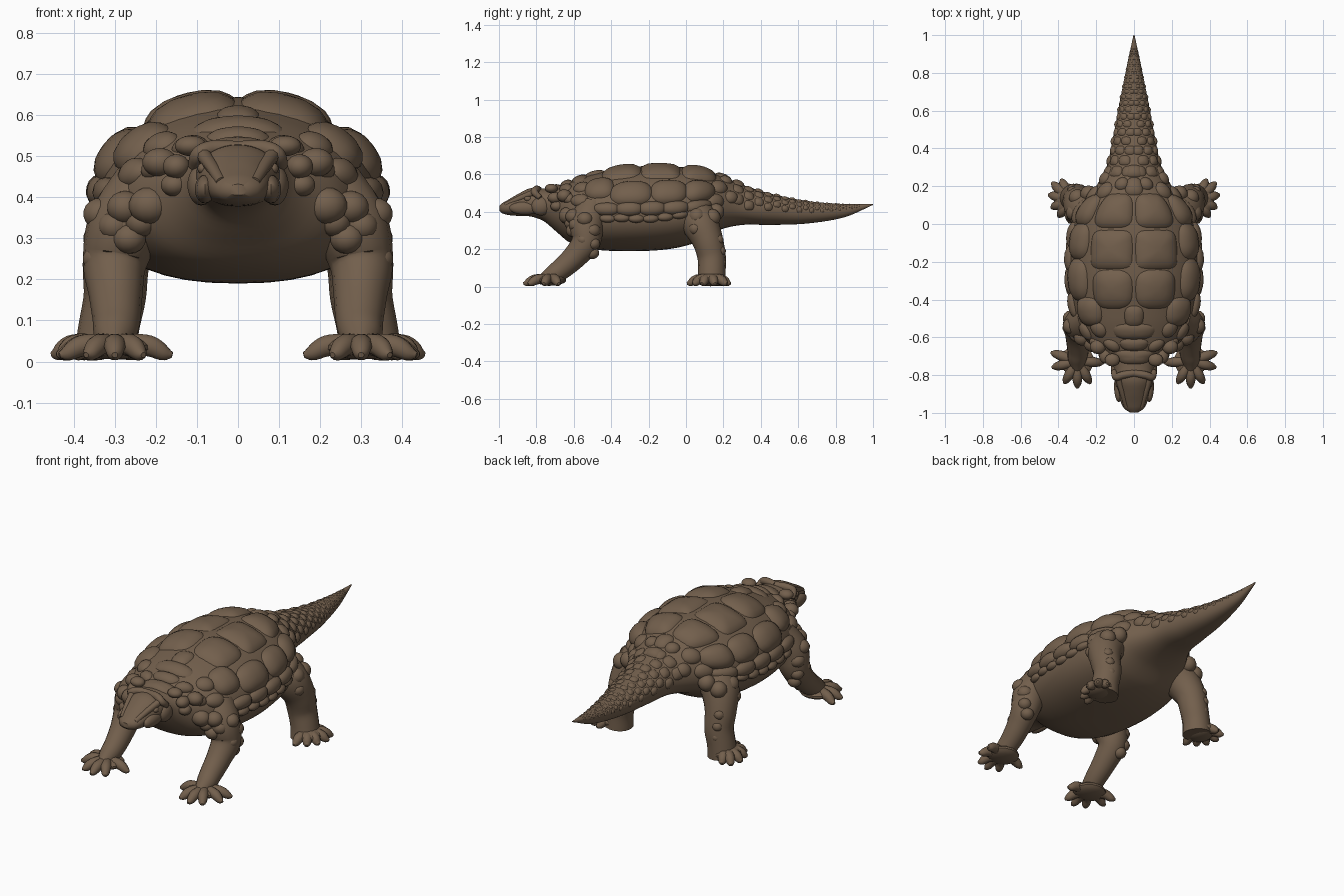
import bpy, bmesh, random
from math import sin, cos, radians, pi, copysign
from mathutils import Vector, Matrix

random.seed(4)
if "Cube" in bpy.data.objects:
    bpy.data.objects.remove(bpy.data.objects["Cube"])

hide = bpy.data.materials.new("brown_hide")
hide.use_nodes = True
hide.diffuse_color = (0.17, 0.115, 0.073, 1)
hide.node_tree.nodes["Principled BSDF"].inputs["Base Color"].default_value = hide.diffuse_color
hide.node_tree.nodes["Principled BSDF"].inputs["Roughness"].default_value = 0.8


def finish(bm, name, mirror=True):
    bmesh.ops.recalc_face_normals(bm, faces=bm.faces)
    mesh = bpy.data.meshes.new(name)
    bm.to_mesh(mesh)
    bm.free()
    mesh.materials.append(hide)
    ob = bpy.data.objects.new(name, mesh)
    bpy.context.collection.objects.link(ob)
    bpy.ops.object.select_all(action='DESELECT')
    bpy.context.view_layer.objects.active = ob
    ob.select_set(True)
    bpy.ops.object.shade_smooth_by_angle(angle=radians(40))
    if mirror:
        ob.modifiers.new("Mirror", 'MIRROR').use_mirror_merge = False


def spline(keys, t):
    """Smooth interpolation of rows whose first entry is the parameter."""
    last = len(keys) - 1
    i = 0
    while i < last - 1 and t > keys[i + 1][0]:
        i += 1

    def slope(j, c):
        a, b = keys[max(j - 1, 0)], keys[min(j + 1, last)]
        return (b[c] - a[c]) / (b[0] - a[0])
    p, q = keys[i], keys[i + 1]
    d = q[0] - p[0]
    s = min(max((t - p[0]) / d, 0), 1)
    return [p[c] * (1 + 2 * s) * (1 - s) ** 2 + slope(i, c) * d * s * (1 - s) ** 2
            + q[c] * s * s * (3 - 2 * s) + slope(i + 1, c) * d * s * s * (s - 1)
            for c in range(1, len(p))]


def loft(bm, rings, cap_start=True):
    rows = [[bm.verts.new(p) for p in ring] for ring in rings]
    n = len(rows[0])
    for a, b in zip(rows, rows[1:]):
        for i in range(n):
            bm.faces.new((a[i], a[(i + 1) % n], b[(i + 1) % n], b[i]))
    if cap_start:
        bm.faces.new(rows[0])
    bm.faces.new(rows[-1])


# Trunk profile: y, half width, bottom, middle, top
TRUNK = [(-0.997, .022, .405, .418, .432), (-0.985, .045, .393, .418, .445),
         (-0.95, .068, .383, .425, .465), (-0.89, .083, .378, .435, .5),
         (-0.83, .1, .375, .45, .527), (-0.76, .11, .35, .45, .525),
         (-0.7, .155, .3, .42, .53),
         (-0.62, .25, .235, .4, .56), (-0.5, .31, .2, .39, .6),
         (-0.3, .345, .19, .385, .64), (-0.1, .34, .2, .39, .642),
         (0.05, .305, .235, .4, .632), (0.17, .22, .3, .42, .598),
         (0.3, .147, .33, .42, .545), (0.45, .113, .33, .415, .498),
         (0.65, .075, .338, .4, .458), (0.85, .035, .372, .41, .442),
         (1.0, .003, .437, .44, .443)]


def skin(y, deg):
    w, low, mid, top = spline(TRUNK, y)
    c, s = cos(radians(deg)), sin(radians(deg))
    if s < 0:
        c, s = copysign(abs(c) ** .85, c), -abs(s) ** .9
    return Vector((w * c, y, mid + s * (top - mid if s > 0 else mid - low)))


def skin_normal(y, deg):
    e = .01
    along = skin(min(y + e, 1), deg) - skin(max(y - e, -.995), deg)
    return along.cross(skin(y, deg + 2) - skin(y, deg - 2)).normalized()


def scute(bm, y, deg, half_y, half_deg, height, square=2.0):
    """Raised plate that follows the skin, with a rounded-box outline."""
    sign = copysign(1, skin_normal(y, deg).dot(skin(y, deg) - Vector((0, y, .4))))
    rings = []
    for r in (1, .95, .87, .7, .4, .12):
        ring = []
        for k in range(24):
            t = 2 * pi * k / 24
            u = copysign(abs(cos(t)) ** (2 / square), cos(t)) * r
            v = copysign(abs(sin(t)) ** (2 / square), sin(t)) * r
            py, pd = y + u * half_y, deg + v * half_deg
            lift = height * (1 - r ** 4) - .005 * r
            ring.append(skin(py, pd) + skin_normal(py, pd) * sign * lift)
        rings.append(ring)
    loft(bm, rings, cap_start=False)


def knob(bm, place, size):
    bmesh.ops.create_uvsphere(bm, u_segments=14, v_segments=9, radius=1,
                              matrix=Matrix.Translation(place) @ Matrix.Diagonal((*size, 1)))


def limb(bm, points, sides=16, steps=5):
    keys = [(i, *p) for i, p in enumerate(points)]
    chord = Vector(points[-1][:3]) - Vector(points[0][:3])
    ref = Vector((1, 0, 0)) if abs(chord.normalized().x) < .7 else Vector((0, 1, 0))
    rings = []
    for j in range((len(points) - 1) * steps + 1):
        t = j / steps
        x, y, z, r = spline(keys, t)
        ahead, behind = spline(keys, t + .05), spline(keys, max(t - .05, 0))
        way = (Vector(ahead[:3]) - Vector(behind[:3])).normalized()
        side = (ref - way * ref.dot(way)).normalized()
        up = way.cross(side)
        rings.append([Vector((x, y, z)) + r * (side * cos(a) + up * sin(a))
                      for a in (2 * pi * k / sides for k in range(sides))])
    loft(bm, rings)


# Head, body and tail in one skin
bm = bmesh.new()
loft(bm, [[skin(-.997 + 1.997 * j / 130, 360 * k / 40) for k in range(40)] for j in range(131)])
finish(bm, "body_and_tail", mirror=False)

# Paired plates along the back
bm = bmesh.new()
for y, half, reach, square in ((.07, .095, 21, 3.5), (-.135, .108, 21, 4.5), (-.345, .108, 20, 3)):
    scute(bm, y, 89.5 - reach, half, reach, .028, square)
finish(bm, "back_plates")

# Large plates on the flanks
bm = bmesh.new()
for y, half, deg, reach in ((.075, .085, 30, 17), (-.09, .1, 29, 17), (-.295, .115, 28, 17),
                            (-.465, .08, 40, 18)):
    scute(bm, y, deg, half, reach, .032, 2.5)
for i in range(5):
    scute(bm, -.43 + .125 * i, 7, .074, 9, .026, 2.3)
finish(bm, "flank_plates")

# Low knobs along the edge of the armour
bm = bmesh.new()
for i in range(8):
    scute(bm, -.5 + .078 * i, -4 + random.uniform(-2, 2), .045, 6, .02)
for y, deg, half, reach in ((-.57, 22, .05, 12), (-.56, 48, .045, 11), (-.64, 30, .035, 13),
                            (-.645, 58, .035, 12), (-.56, 0, .04, 9), (.16, 12, .045, 14),
                            (.18, 42, .045, 15), (.215, 70, .035, 12), (.245, 24, .035, 15)):
    scute(bm, y, deg, half, reach, .02)
finish(bm, "armour_knobs")

# Centre plates on the neck, shoulders and hip
bm = bmesh.new()
for y, half, reach in ((-.705, .04, 44), (-.64, .035, 20), (-.57, .045, 24), (-.49, .06, 10),
                       (.2, .05, 14), (.28, .035, 18)):
    scute(bm, y, 90, half, reach, .018, 2.6)
finish(bm, "centre_plates", mirror=False)

# Rings of shrinking tail scales
bm = bmesh.new()
y, row = .28, 0
while y < .93:
    half = .038 * (1.08 - y)
    for deg in ((8, 38, 68) if row % 2 else (22, 52, 80)):
        scute(bm, y, deg, half, 15, .016 * (1.05 - y), 2.8)
    y += half * 1.9
    row += 1
finish(bm, "tail_scales")

# Head details: brow, snout ridge, cheek, eye, jaw
bm = bmesh.new()
limb(bm, [(0, -.79, .518, .02), (.06, -.8, .52, .02), (.095, -.81, .505, .02),
          (.108, -.78, .475, .014)], 10)
limb(bm, [(.082, -.82, .5, .018), (.062, -.89, .472, .016), (.04, -.965, .436, .014)], 10)
knob(bm, (.08, -.86, .42), (.026, .085, .035))
knob(bm, (.09, -.775, .43), (.034, .055, .05))
finish(bm, "brow_and_cheek")
bm = bmesh.new()
knob(bm, (.086, -.845, .47), (.013, .02, .014))
finish(bm, "eye")

# Collar knobs behind the head
bm = bmesh.new()
for place, size in (((.115, -.72, .525), (.04, .035, .025)), ((.15, -.7, .475), (.034, .04, .03)),
                    ((.155, -.69, .43), (.034, .035, .028)), ((.19, -.65, .485), (.044, .04, .035)),
                    ((.215, -.635, .38), (.052, .045, .045))):
    knob(bm, place, size)
finish(bm, "collar_knobs")

# Legs, each running down into a wedge-shaped foot
bm = bmesh.new()
limb(bm, [(.22, -.5, .42, .09), (.275, -.53, .33, .092), (.3, -.535, .24, .078),
          (.298, -.59, .165, .066), (.296, -.66, .1, .058), (.3, -.715, .062, .05),
          (.3, -.78, .035, .024)])
knob(bm, (.3, -.725, .035), (.09, .085, .03))
finish(bm, "front_leg")
bm = bmesh.new()
limb(bm, [(.19, .04, .41, .1), (.262, .075, .34, .1), (.295, .115, .25, .083),
          (.3, .137, .16, .076), (.315, .138, .08, .074), (.322, .135, .012, .078)])
knob(bm, (.355, .13, .038), (.07, .088, .036))
finish(bm, "hind_leg")

# Toes fan out from each foot
feet = {
    "front_toes": ((.3, -.725), ((.16, -.735), (.23, -.845), (.3, -.87), (.37, -.845),
                                 (.435, -.76), (.44, -.68))),
    "hind_toes": ((.34, .13), ((.385, .238), (.435, .22), (.454, .155), (.44, .085),
                               (.4, .035), (.34, .005))),
}
for name, (heel, tips) in feet.items():
    bm = bmesh.new()
    base = Vector((*heel, .05))
    for tip in tips:
        end = Vector((*tip, .016))
        path = [(*base.lerp(end, f), r) for f, r in ((.25, .028), (.6, .027), (.85, .02), (1, .007))]
        path[1] = (*path[1][:2], .038, path[1][3])
        limb(bm, path, 10, 4)
    finish(bm, name)

# Low bumpy scales on the legs
bm = bmesh.new()
for place, r in (((.3, -.585, .33), .042), ((.265, -.6, .3), .042), ((.335, -.54, .36), .043),
                 ((.335, -.5, .3), .043), ((.34, -.495, .23), .036), ((.345, -.55, .25), .034),
                 ((.335, -.57, .19), .034), ((.32, -.5, .18), .036), ((.328, -.62, .15), .03),
                 ((.275, -.6, .375), .045), ((.235, -.61, .34), .04)):
    knob(bm, place, (r, r, r * .9))
finish(bm, "front_leg_scales")
bm = bmesh.new()
for place, r in (((.315, .06, .375), .046), ((.3, .14, .37), .045), ((.24, .16, .4), .045),
                 ((.325, .17, .25), .03), ((.325, .185, .19), .028), ((.32, .188, .13), .026),
                 ((.335, .05, .31), .034)):
    knob(bm, place, (r, r, r))
finish(bm, "hind_leg_scales")
